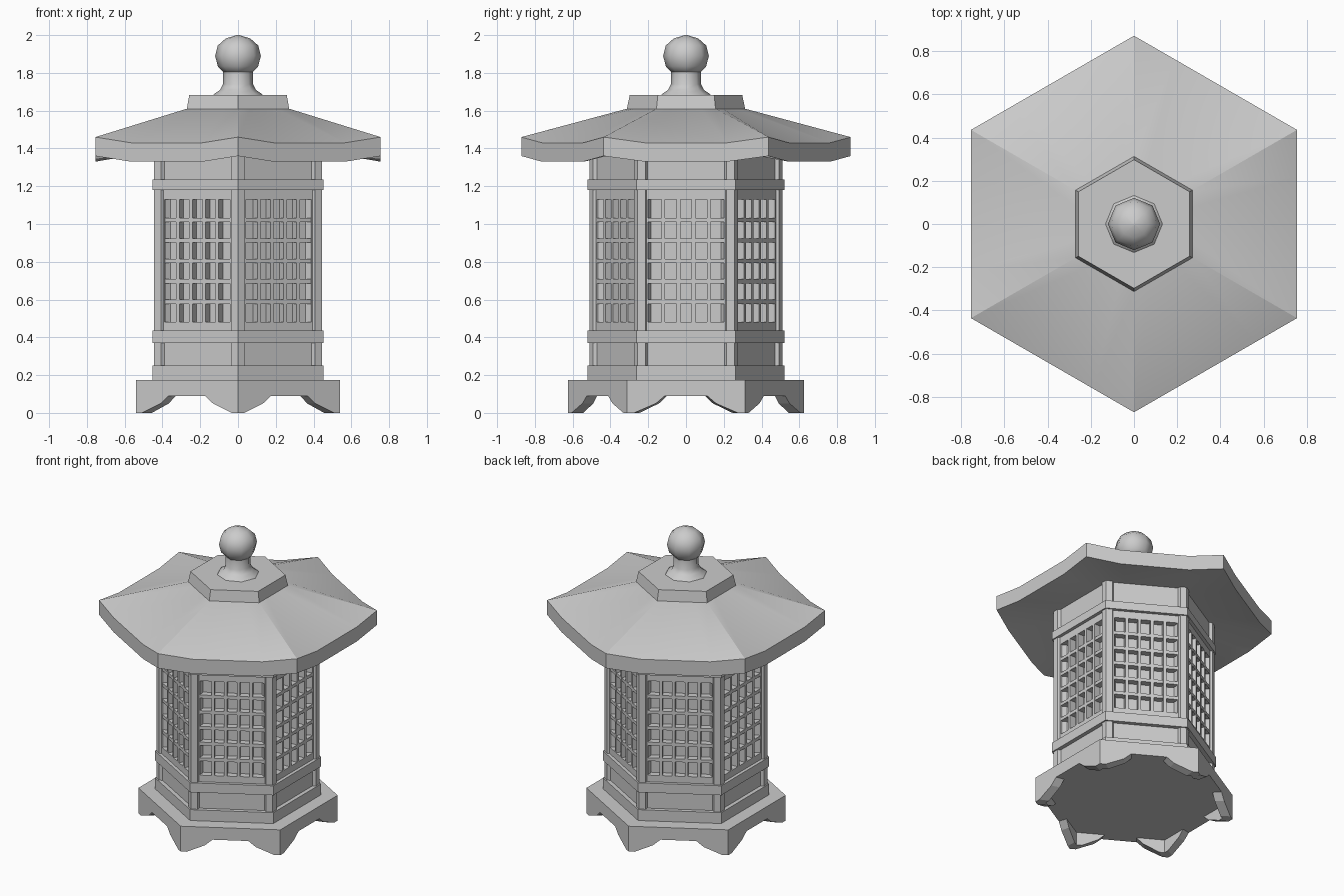
import bpy, bmesh
from math import radians, cos, sin, pi
from mathutils import Vector, Matrix

cube = bpy.data.objects.get("Cube")
if cube:
    bpy.data.objects.remove(cube)

stone = bpy.data.materials.new("stone_grey")
stone.use_nodes = True
GREY = (0.6, 0.6, 0.6, 1)
stone.diffuse_color = GREY
stone.node_tree.nodes["Principled BSDF"].inputs["Base Color"].default_value = GREY


def finish(name, bm, angle=None):
    bmesh.ops.recalc_face_normals(bm, faces=bm.faces)
    mesh = bpy.data.meshes.new(name)
    bm.to_mesh(mesh)
    bm.free()
    obj = bpy.data.objects.new(name, mesh)
    bpy.context.collection.objects.link(obj)
    mesh.materials.append(stone)
    if angle:
        bpy.ops.object.select_all(action='DESELECT')
        obj.select_set(True)
        bpy.context.view_layer.objects.active = obj
        bpy.ops.object.shade_smooth_by_angle(angle=radians(angle))
    return obj


def ring(radius, z, sides=6):
    return [Vector((radius * cos(pi / 2 + 2 * pi * i / sides),
                    radius * sin(pi / 2 + 2 * pi * i / sides), z)) for i in range(sides)]


def loft(bm, rings):
    """Skin a stack of equal rings and cap both ends."""
    rows = [[bm.verts.new(p) for p in r] for r in rings]
    n = len(rows[0])
    for a, b in zip(rows, rows[1:]):
        for i in range(n):
            j = (i + 1) % n
            bm.faces.new((a[i], a[j], b[j], b[i]))
    bm.faces.new(rows[0])
    bm.faces.new(rows[-1])
    return rows


def hex_part(name, profile):
    bm = bmesh.new()
    loft(bm, [ring(r, z) for r, z in profile])
    return finish(name, bm)


def around(bm):
    """Repeat the contents on all six sides."""
    source = bm.verts[:] + bm.edges[:] + bm.faces[:]
    for k in range(1, 6):
        copy = bmesh.ops.duplicate(bm, geom=source)["geom"]
        verts = [g for g in copy if isinstance(g, bmesh.types.BMVert)]
        bmesh.ops.rotate(bm, verts=verts, matrix=Matrix.Rotation(k * pi / 3, 3, 'Z'))


def box(bm, depth, span, height):
    """Box on the +x side: depth in x, span in y, height in z."""
    corners = [[Vector((x, y, z)) for x, y in
                ((depth[0], span[0]), (depth[1], span[0]),
                 (depth[1], span[1]), (depth[0], span[1]))] for z in height]
    loft(bm, corners)


FLAT = cos(pi / 6)   # apothem of a unit hexagon

# Base: arched skirt around a recessed slab
R_OUT, R_IN, Z_TOP, Z_ARCH = 0.625, 0.56, 0.175, 0.09
half = [(0, 0), (0.06, 0), (0.245, 0.05), (0.32, Z_ARCH)]
arch = half + [(1 - f, z) for f, z in reversed(half)] + [(1, Z_TOP - 0.001), (0, Z_TOP - 0.001)]
bm = bmesh.new()
sections = []
for r in (R_OUT, R_IN):
    a, b = ring(r, 0)[0], ring(r, 0)[1]
    sections.append([a.lerp(b, f) + Vector((0, 0, z)) for f, z in arch])
loft(bm, sections)
around(bm)
finish("base_feet", bm)
hex_part("base_slab", [(R_IN, Z_ARCH), (R_IN, Z_TOP - 0.002), (R_OUT, Z_TOP - 0.001), (R_OUT, Z_TOP)])

# Body core and the horizontal mouldings
hex_part("body_core", [(0.385 / FLAT, 0.17), (0.385 / FLAT, 1.4)])
for name, z0, z1 in (("bottom_rail", 0.175, 0.25), ("middle_rail", 0.37, 0.435),
                     ("top_rail", 1.18, 1.235)):
    hex_part(name, [(0.522, z0), (0.522, z1)])
for name, z0, z1 in (("lower_panel", 0.24, 0.38), ("upper_panel", 1.23, 1.4)):
    hex_part(name, [(0.425 / FLAT, z0), (0.425 / FLAT, z1)])

# Corner posts
R_POST = 0.512
plan = [(R_POST, 0), (R_POST - 0.02, 0.035), (R_POST - 0.08, 0.035),
        (R_POST - 0.08, -0.035), (R_POST - 0.02, -0.035)]
bm = bmesh.new()
loft(bm, [[Vector((x, y, z)) for x, y in plan] for z in (0.2, 1.39)])
bmesh.ops.rotate(bm, verts=bm.verts[:], matrix=Matrix.Rotation(pi / 6, 3, 'Z'))
around(bm)
finish("corner_posts", bm)

# Lattice windows: frame plus a grid of five by six openings
W, BOTTOM, TOP = 0.2, 0.48, 1.13
DEPTH = (0.38, 0.43)
bm = bmesh.new()
for s in (-1, 1):
    box(bm, DEPTH, sorted((s * W, s * 0.243)), (0.43, 1.19))
for z0, z1 in ((0.43, BOTTOM), (TOP, 1.19)):
    box(bm, DEPTH, (-W, W), (z0, z1))
for i in range(1, 5):
    y = -W + 2 * W * i / 5
    box(bm, DEPTH, (y - 0.01, y + 0.01), (BOTTOM, TOP))
for i in range(1, 6):
    z = BOTTOM + (TOP - BOTTOM) * i / 6
    box(bm, (0.38, 0.429), (-W, W), (z - 0.011, z + 0.011))
around(bm)
finish("lattice_windows", bm)


# Roof with upturned corners
def eave(radius, z, lift):
    pts = ring(radius, z)
    out = []
    for i, a in enumerate(pts):
        b = pts[(i + 1) % 6]
        out += [a + Vector((0, 0, lift)), a.lerp(b, 0.25), a.lerp(b, 0.75)]
    return out


bm = bmesh.new()
rows = loft(bm, [eave(0.5, 1.385, 0), eave(0.872, 1.33, 0.03),
                 eave(0.872, 1.43, 0.03), eave(0.306, 1.612, 0)])
for i in range(0, 18, 3):
    bm.edges.get((rows[2][i], rows[3][i])).smooth = False
finish("roof", bm, 30)
hex_part("roof_cap", [(0.314, 1.605), (0.298, 1.682)])

# Finial: flared neck and faceted ball
for name, profile in (
        ("finial_neck", [(0.134, 1.68), (0.125, 1.69), (0.095, 1.71), (0.08, 1.74), (0.078, 1.81)]),
        ("finial_ball", [(0.07, 1.795), (0.107, 1.835), (0.121, 1.89), (0.107, 1.945),
                         (0.065, 1.982), (0.008, 2.0)])):
    bm = bmesh.new()
    loft(bm, [ring(r, z, 8) for r, z in profile])
    finish(name, bm, 50)
